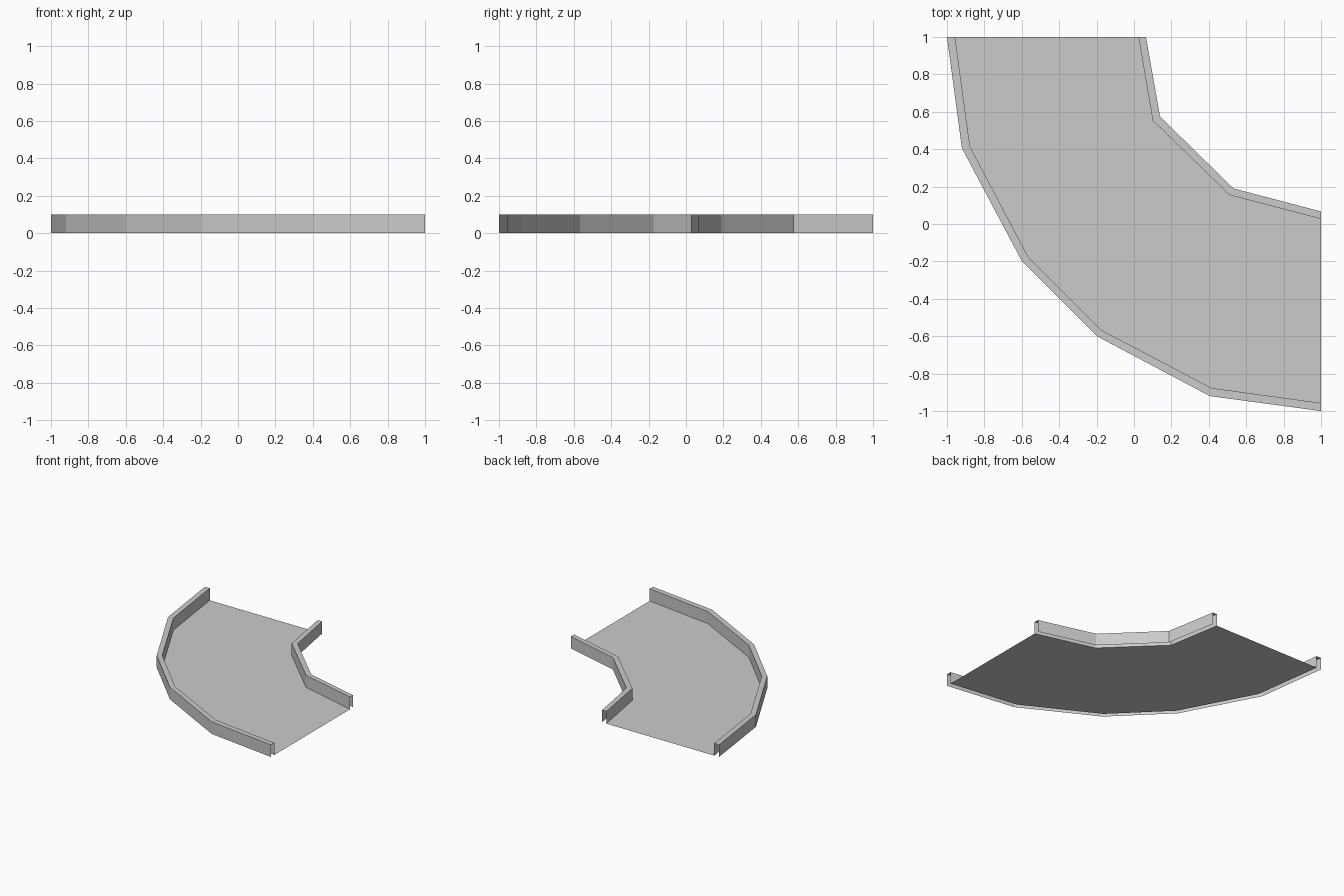
import bpy

if "Cube" in bpy.data.objects:
    bpy.data.objects.remove(bpy.data.objects["Cube"])

HEIGHT = 0.1


def make_object(name, verts, faces):
    mesh = bpy.data.meshes.new(name)
    mesh.from_pydata(verts, [], faces)
    mesh.update()
    obj = bpy.data.objects.new(name, mesh)
    bpy.context.collection.objects.link(obj)
    return obj


def mirror_path(half):
    # mirror across the diagonal y = x to complete a symmetric bend
    return half + [(y, x) for x, y in reversed(half)]


def curb(name, right, left):
    # hollow channel swept along the path: right side, top, left side
    # (open underneath and at both ends)
    verts = []
    for (rx, ry), (lx, ly) in zip(right, left):
        verts += [(rx, ry, 0), (rx, ry, HEIGHT), (lx, ly, HEIGHT), (lx, ly, 0)]
    faces = []
    for i in range(len(right) - 1):
        a, b = 4 * i, 4 * (i + 1)
        for k in range(3):
            faces.append((a + k, b + k, b + k + 1, a + k + 1))
    return make_object(name, verts, faces)


# Outer bend of the corner
outer_far = mirror_path([(-1, 1), (-0.92, 0.405), (-0.6, -0.198)])
outer_near = mirror_path([(-0.957, 1), (-0.877, 0.415), (-0.567, -0.174)])

# Inner bend of the corner
inner_far = [(1, 0.067), (0.532, 0.19), (0.139, 0.575), (0.064, 1)]
inner_near = [(1, 0.027), (0.51, 0.155), (0.1, 0.554), (0.024, 1)]

curb("outer_curb", outer_far, outer_near)
curb("inner_curb", inner_far, inner_near)

# Flat floor between the two curbs
outline = outer_near + inner_near
make_object("floor", [(x, y, 0) for x, y in outline], [tuple(range(len(outline)))])
